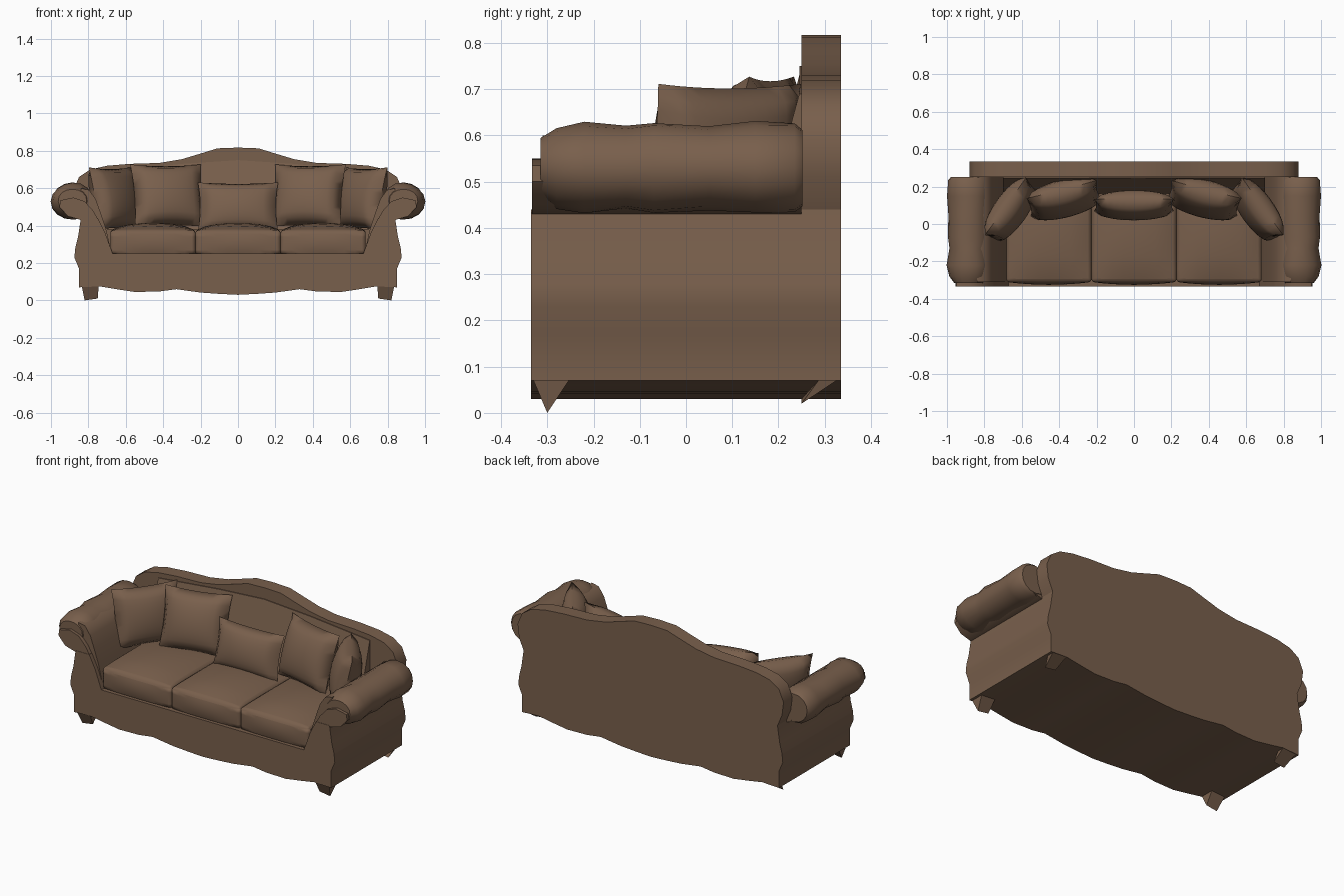
import bpy, bmesh, math
from mathutils import Matrix

cube = bpy.data.objects.get("Cube")
if cube:
    bpy.data.objects.remove(cube, do_unlink=True)

BROWN = (0.19, 0.115, 0.072, 1)
leather = bpy.data.materials.new("brown_leather")
leather.use_nodes = True
leather.diffuse_color = BROWN
shader = leather.node_tree.nodes["Principled BSDF"]
shader.inputs["Base Color"].default_value = BROWN
shader.inputs["Roughness"].default_value = 0.8


def finish(name, bm, angle):
    bmesh.ops.recalc_face_normals(bm, faces=bm.faces)
    mesh = bpy.data.meshes.new(name)
    bm.to_mesh(mesh)
    bm.free()
    mesh.materials.append(leather)
    ob = bpy.data.objects.new(name, mesh)
    bpy.context.collection.objects.link(ob)
    bpy.ops.object.select_all(action='DESELECT')
    ob.select_set(True)
    bpy.context.view_layer.objects.active = ob
    bpy.ops.object.shade_smooth_by_angle(angle=math.radians(angle))
    return ob


def extrude(name, outline, y0, y1, y_top=None):
    """Solid from an x-z outline, extruded along y; y_top leans the front back."""
    bm = bmesh.new()
    low = min(z for x, z in outline)
    front = [bm.verts.new((x, y_top if y_top and z > low else y0, z)) for x, z in outline]
    back = [bm.verts.new((x, y1, z)) for x, z in outline]
    bm.faces.new(front)
    bm.faces.new(back[::-1])
    for i in range(len(front)):
        j = (i + 1) % len(front)
        bm.faces.new((front[i], front[j], back[j], back[i]))
    return finish(name, bm, 45)


def symmetric(half):
    return half + [(-x, z) for x, z in reversed(half) if x > 0]


def pillow(name, size, loc, tilt, yaw, n=12):
    """Throw cushion with pinched edges and pulled-out corners."""
    w, h, t = size
    bm = bmesh.new()
    for side in (-1, 1):
        grid = []
        for i in range(n + 1):
            row = []
            for j in range(n + 1):
                u, v = 2 * i / n - 1, 2 * j / n - 1
                puff = ((1 - u * u) * (1 - v * v)) ** 0.4
                row.append(bm.verts.new((w / 2 * u * (1 - 0.06 * (1 - v * v)),
                                         side * t / 2 * puff,
                                         h / 2 * v * (1 - 0.06 * (1 - u * u)))))
            grid.append(row)
        for i in range(n):
            for j in range(n):
                bm.faces.new((grid[i][j], grid[i + 1][j],
                              grid[i + 1][j + 1], grid[i][j + 1]))
    bmesh.ops.remove_doubles(bm, verts=bm.verts, dist=0.0005)
    bm.transform(Matrix.Translation(loc) @ Matrix.Rotation(yaw, 4, 'Z')
                 @ Matrix.Rotation(tilt, 4, 'X'))
    return finish(name, bm, 60)


def seat_cushion(name, cx):
    """Thick box cushion with a crowned top and a bulging front."""
    bm = bmesh.new()
    bmesh.ops.create_cube(bm, size=2)
    bmesh.ops.subdivide_edges(bm, edges=bm.edges, cuts=7, use_grid_fill=True)
    for vert in bm.verts:
        u, v, s = vert.co
        crown = max(0, (1 - u * u) * (1 - v * v)) ** 0.7
        z = 0.305 + 0.07 * s + 0.04 * crown * max(0, s)
        y = -0.03 + 0.28 * v
        if v < 0:
            y += 0.015 * v * (1 - u * u) * (1 - s * s)
        vert.co = (cx + 0.228 * u, y, z)
    ob = finish(name, bm, 50)
    bevel = ob.modifiers.new("soft_edges", 'BEVEL')
    bevel.width, bevel.segments = 0.02, 3
    bevel.limit_method, bevel.angle_limit = 'ANGLE', math.radians(50)
    return ob


def arm_roll(name, side):
    """Lumpy padded roll on top of an arm."""
    stations = [(-0.315, 0.68), (-0.28, 0.9), (-0.22, 1.02), (-0.13, 0.92),
                (-0.07, 1.0), (0.05, 0.94), (0.15, 1.02), (0.235, 0.99), (0.252, 0.85)]
    bm = bmesh.new()
    rings, n = [], 16
    for y, s in stations:
        ring = []
        for k in range(n):
            a = 2 * math.pi * k / n
            lump = s * (1 + 0.025 * math.sin(3 * a + 20 * y))
            ring.append(bm.verts.new((side * (0.885 + 0.112 * lump * math.cos(a)), y,
                                      0.53 + 0.097 * lump * math.sin(a))))
        rings.append(ring)
    for a, b in zip(rings, rings[1:]):
        for k in range(n):
            m = (k + 1) % n
            bm.faces.new((a[k], a[m], b[m], b[k]))
    bm.faces.new(rings[0])
    bm.faces.new(rings[-1])
    return finish(name, bm, 45)


def leg(name, side, y_top, y_tip, z_tip):
    """Short wedge foot with a pointed lower edge."""
    y0, y1 = y_top
    top = [(0.835, y0, 0.075), (0.745, y0, 0.075), (0.745, y1, 0.075), (0.835, y1, 0.075)]
    tip = [(0.82, y_tip, z_tip), (0.75, y_tip, z_tip + 0.01)]
    bm = bmesh.new()
    a, b, c, d, e, f = [bm.verts.new((side * x, y, z)) for x, y, z in top + tip]
    for face in ((a, b, c, d), (a, b, f, e), (c, d, e, f), (a, d, e), (b, c, f)):
        bm.faces.new(face)
    return finish(name, bm, 20)


# Body with scalloped skirt, side walls and seat deck
extrude("body", symmetric([
    (0, .03), (.1, .035), (.2, .042), (.33, .06), (.42, .048), (.55, .045), (.65, .06),
    (.74, .075), (.85, .07), (.85, .17), (.875, .23), (.87, .28), (.855, .34), (.84, .44),
    (.75, .44), (.71, .36), (.67, .25)]), -0.335, 0.335)

# Camel-back rest, closed down to the seat deck, with a leaning lining
extrude("backrest", symmetric([
    (0, .817), (.11, .813), (.2, .785), (.3, .755), (.42, .735), (.58, .73),
    (.7, .72), (.79, .7), (.85, .66), (.88, .59), (.87, .51), (.84, .44),
    (.75, .44), (.71, .36), (.67, .25)]), 0.25, 0.335)
extrude("backrest_lining", symmetric([(0, .75), (.3, .73), (.7, .69), (.7, .38)]),
        0.16, 0.26, 0.245)

# Arms and feet
for side, word in ((-1, "right"), (1, "left")):
    scroll = [(.84, .43), (.91, .45), (.955, .5), (.95, .535), (.88, .55),
              (.82, .53), (.775, .48), (.74, .42)]
    extrude(word + "_arm_scroll", [(side * x, z) for x, z in scroll], -0.333, 0.25)
    padding = [(.84, .6), (.795, .59), (.76, .54), (.735, .47), (.705, .38),
               (.675, .25), (.8, .25)]
    extrude(word + "_arm_padding", [(side * x, z) for x, z in padding], -0.31, 0.25)
    arm_roll(word + "_arm_roll", side)
    leg(word + "_front_leg", side, (-0.332, -0.25), -0.3, 0)
    leg(word + "_back_leg", side, (0.29, 0.333), 0.25, 0.02)

# Seat cushions
for cx, word in ((-0.455, "right"), (0, "middle"), (0.455, "left")):
    seat_cushion(word + "_seat_cushion", cx)

# Throw cushions
pillow("middle_throw_cushion", (.43, .27, .15), (0, .1, .5), -0.25, 0)
for side, word in ((-1, "right"), (1, "left")):
    pillow(word + "_inner_throw_cushion", (.39, .35, .18),
           (side * .375, .135, .56), -0.3, -side * .25)
    pillow(word + "_corner_throw_cushion", (.38, .34, .17),
           (side * .66, .075, .545), -0.2, -side * .95)
